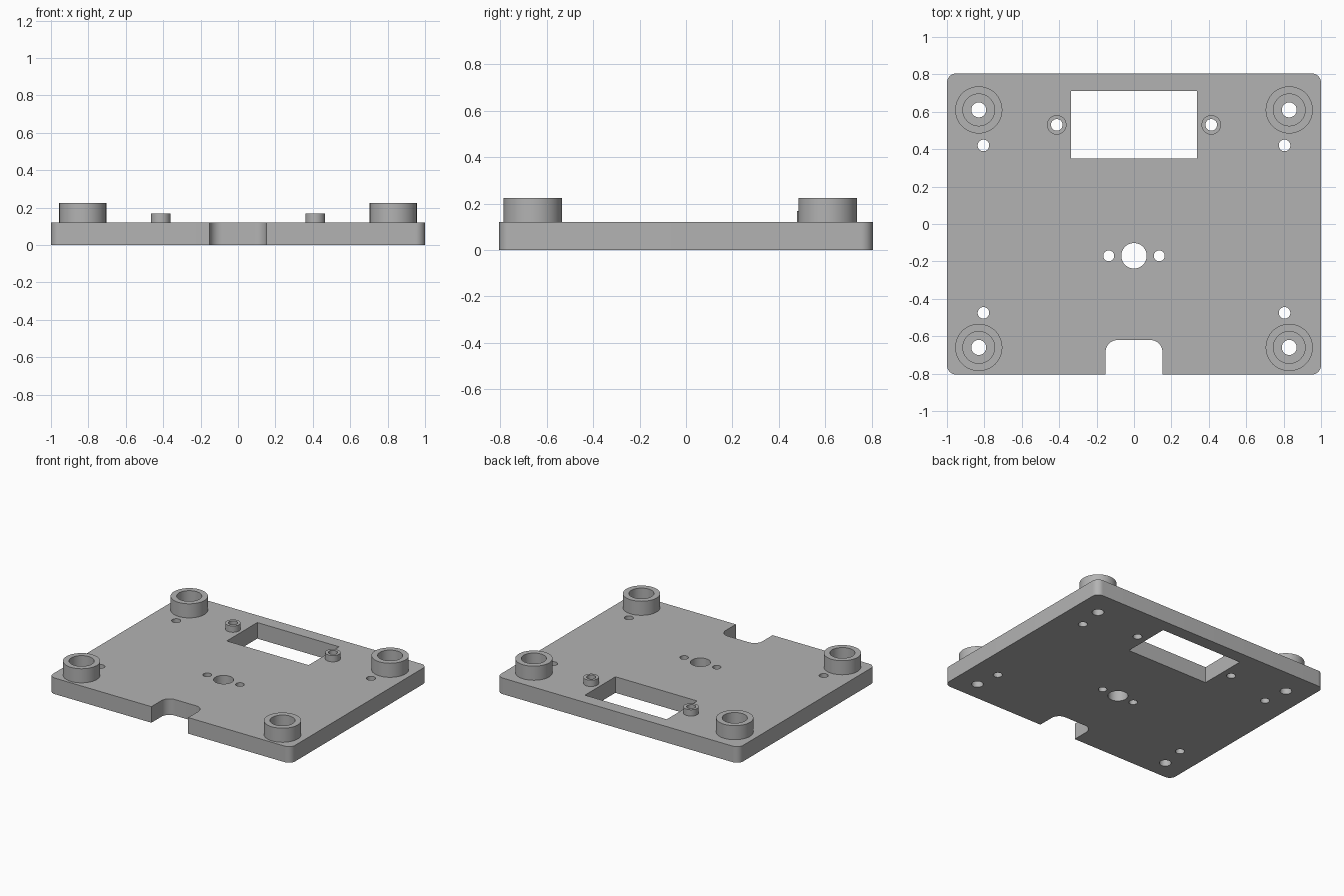
import bpy, bmesh, math

if "Cube" in bpy.data.objects:
    bpy.data.objects.remove(bpy.data.objects["Cube"])

grey = bpy.data.materials.new("light grey")
grey.diffuse_color = (0.45, 0.45, 0.45, 1)
grey.use_nodes = True
grey.node_tree.nodes["Principled BSDF"].inputs["Base Color"].default_value = grey.diffuse_color


def circle(x, y, r, n=48):
    return [(x + r * math.cos(2 * math.pi * i / n), y + r * math.sin(2 * math.pi * i / n)) for i in range(n)]


def arc(x, y, r, start, end, n=10):
    return [(x + r * math.cos(math.radians(start + (end - start) * i / n)),
             y + r * math.sin(math.radians(start + (end - start) * i / n))) for i in range(n + 1)]


def slab(name, loops, z0, z1):
    """Extrude an outline (first loop) with holes (other loops) from z0 to z1."""
    curve = bpy.data.curves.new(name + "_outline", 'CURVE')
    curve.dimensions = '2D'
    curve.fill_mode = 'BOTH'
    curve.extrude = (z1 - z0) / 2
    for loop in loops:
        s = curve.splines.new('POLY')
        s.points.add(len(loop) - 1)
        for p, (x, y) in zip(s.points, loop):
            p.co = (x, y, 0, 1)
        s.use_cyclic_u = True
    helper = bpy.data.objects.new(name + "_helper", curve)
    bpy.context.collection.objects.link(helper)
    deps = bpy.context.evaluated_depsgraph_get()
    mesh = bpy.data.meshes.new_from_object(helper.evaluated_get(deps))
    bpy.data.objects.remove(helper)
    # weld the caps to the walls
    bm = bmesh.new()
    bm.from_mesh(mesh)
    bmesh.ops.remove_doubles(bm, verts=bm.verts, dist=1e-5)
    bmesh.ops.translate(bm, verts=bm.verts, vec=(0, 0, (z0 + z1) / 2))
    bmesh.ops.recalc_face_normals(bm, faces=bm.faces)
    bm.to_mesh(mesh)
    bm.free()
    mesh.materials.clear()
    mesh.materials.append(grey)
    obj = bpy.data.objects.new(name, mesh)
    bpy.context.collection.objects.link(obj)
    bpy.ops.object.select_all(action='DESELECT')
    obj.select_set(True)
    bpy.context.view_layer.objects.active = obj
    bpy.ops.object.shade_smooth_by_angle(angle=math.radians(30))
    return obj


W, D, T, R = 1.0, 0.805, 0.12, 0.05       # plate half width, half depth, thickness, corner radius
NX, NY, NR = 0.152, -0.62, 0.065          # notch half width, inner edge, corner radius

# Plate outline with the front cable notch
outline = (arc(W - R, -D + R, R, -90, 0) + arc(W - R, D - R, R, 0, 90)
           + arc(-W + R, D - R, R, 90, 180) + arc(-W + R, -D + R, R, 180, 270)
           + [(-NX, -D)] + arc(-NX + NR, NY - NR, NR, 180, 90)
           + arc(NX - NR, NY - NR, NR, 90, 0) + [(NX, -D)])

# Window and through holes
window = [(-0.338, 0.35), (0.338, 0.35), (0.338, 0.71), (-0.338, 0.71)]
holes = [window, circle(0, -0.17, 0.068)]
for side in (-1, 1):
    for x, y, r in ((0.83, 0.61, 0.04), (0.83, -0.66, 0.04), (0.805, 0.42, 0.031),
                    (0.805, -0.475, 0.031), (0.413, 0.53, 0.031), (0.135, -0.17, 0.029)):
        holes.append(circle(side * x, y, r))
slab("base_plate", [outline] + holes, 0, T)

# Raised rings: corner standoffs and small window screw bosses
for side, label in ((-1, "left"), (1, "right")):
    for y, end in ((0.61, "back"), (-0.66, "front")):
        slab(f"standoff_{end}_{label}",
             [circle(side * 0.83, y, 0.126, 64), circle(side * 0.83, y, 0.085, 64)], T, 0.225)
    slab(f"window_boss_{label}",
         [circle(side * 0.413, 0.53, 0.052), circle(side * 0.413, 0.53, 0.031)], T, 0.167)
